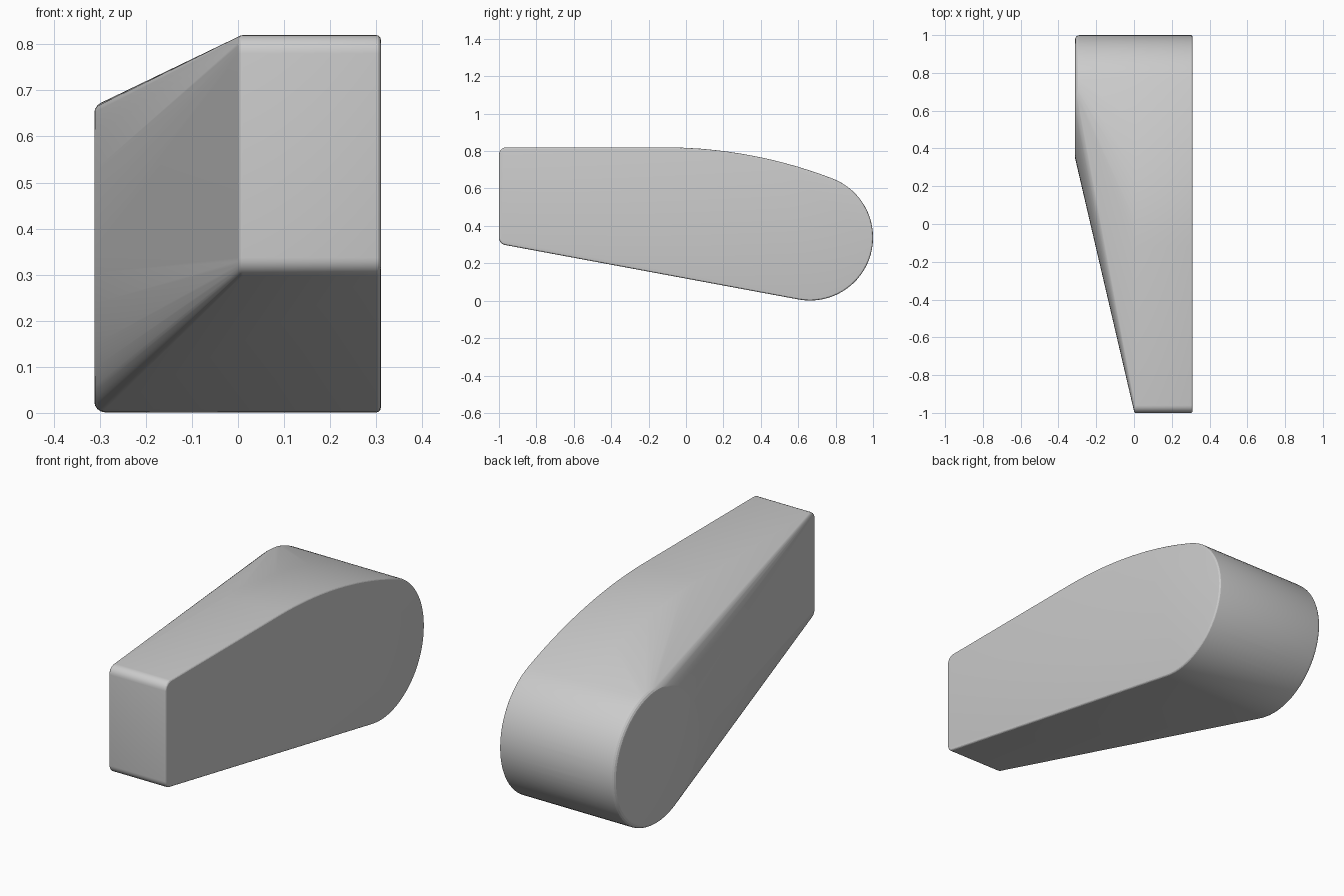
import bpy, bmesh
from math import sin, cos, radians

if "Cube" in bpy.data.objects:
    bpy.data.objects.remove(bpy.data.objects["Cube"])


def arc(cy, cz, r, a0, a1, n):
    """Points of an arc in the side (y, z) plane, angles in degrees."""
    return [(cy + r * cos(radians(a0 + (a1 - a0) * i / n)),
             cz + r * sin(radians(a0 + (a1 - a0) * i / n))) for i in range(n + 1)]


def profile(d):
    """Side outline, shrunk inwards by d."""
    return (arc(0.663, 0.338, 0.337 - d, -100.5, 69, 32)      # round back end
            + arc(-0.117, -1.69, 2.51 - d, 69, 90, 14)        # gently curved top
            + arc(-0.96, 0.78, 0.04 - d, 90, 180, 6)          # front upper corner
            + arc(-0.96, 0.337, 0.04 - d, 180, 259.5, 6))     # front lower corner


def disc(d):
    """Round left-hand end, shrunk inwards by d."""
    return arc(0.663, 0.338, 0.337 - d, 0, 354, 59)


bm = bmesh.new()


def add_sections(section, x_edge, inward, r, steps=4):
    """Add sections that round over the rim of an end cap."""
    for i in range(steps + 1):
        a = radians(90 * i / steps)
        for y, z in section(r * (1 - sin(a))):
            bm.verts.new((x_edge + inward * r * (1 - cos(a)), y, z))


# Full-length right side, with its narrow front edge at x = 0
add_sections(profile, 0.31, -1, 0.01)
add_sections(profile, 0.0, 1, 0.01)
# Round boss face on the left, lofted into the body by the hull
add_sections(disc, -0.312, 1, 0.024)

# Wrap the sections into one tapered solid
res = bmesh.ops.convex_hull(bm, input=bm.verts[:])
loose = [v for v in bm.verts if not v.link_faces]
bmesh.ops.delete(bm, geom=loose, context='VERTS')
bmesh.ops.dissolve_limit(bm, angle_limit=radians(0.3),
                         verts=bm.verts[:], edges=bm.edges[:])
bmesh.ops.recalc_face_normals(bm, faces=bm.faces[:])

mesh = bpy.data.meshes.new("tapered_body")
bm.to_mesh(mesh)
bm.free()
body = bpy.data.objects.new("tapered_body", mesh)
bpy.context.collection.objects.link(body)
bpy.context.view_layer.objects.active = body
body.select_set(True)
bpy.ops.object.shade_smooth_by_angle(angle=radians(20))
